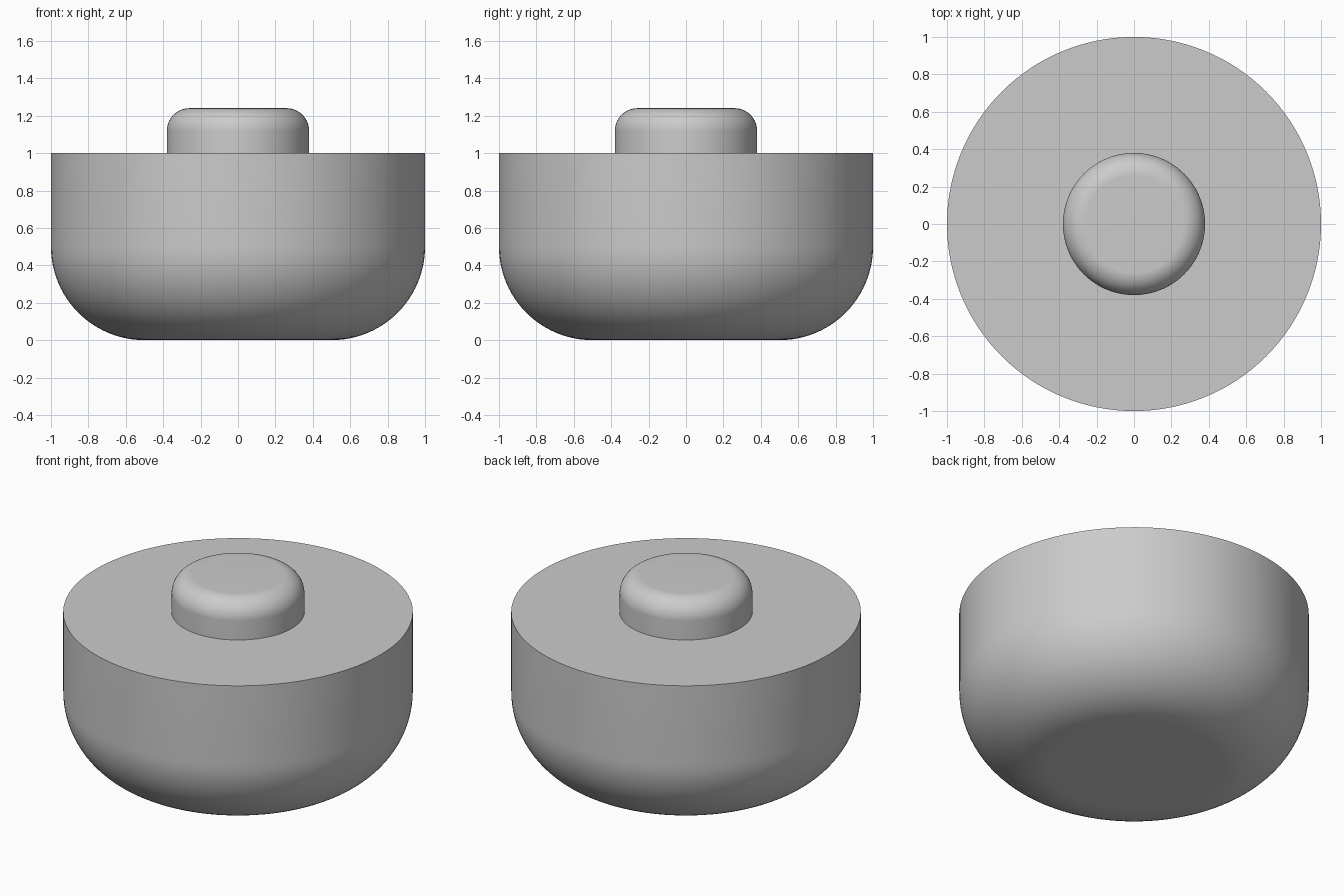
import bpy
import bmesh
import math

cube = bpy.data.objects.get("Cube")
if cube:
    bpy.data.objects.remove(cube, do_unlink=True)

SEGMENTS = 128
GREY = (0.6, 0.6, 0.6, 1.0)

grey = bpy.data.materials.new("plain grey")
grey.use_nodes = True
grey.diffuse_color = GREY
grey.node_tree.nodes["Principled BSDF"].inputs["Base Color"].default_value = GREY


def fillet(radius, z, size, start, steps=24):
    """Quarter-circle profile points around (radius, z), from a start angle."""
    angles = [start + math.pi / 2 * i / steps for i in range(steps + 1)]
    return [(radius + size * math.cos(a), z + size * math.sin(a)) for a in angles]


def lathe(name, profile):
    """Revolve a closed half profile of (radius, height) about z."""
    bm = bmesh.new()
    verts = [bm.verts.new((r, 0, z)) for r, z in profile]
    edges = [bm.edges.new(pair) for pair in zip(verts, verts[1:])]
    bmesh.ops.spin(bm, geom=verts + edges, cent=(0, 0, 0), axis=(0, 0, 1),
                   angle=2 * math.pi, steps=SEGMENTS)
    bmesh.ops.remove_doubles(bm, verts=bm.verts, dist=1e-4)
    bmesh.ops.recalc_face_normals(bm, faces=bm.faces)
    mesh = bpy.data.meshes.new(name)
    bm.to_mesh(mesh)
    bm.free()
    obj = bpy.data.objects.new(name, mesh)
    bpy.context.collection.objects.link(obj)
    mesh.materials.append(grey)
    bpy.ops.object.select_all(action="DESELECT")
    obj.select_set(True)
    bpy.context.view_layer.objects.active = obj
    bpy.ops.object.shade_smooth_by_angle(angle=math.radians(30))
    return obj


# Round body with a wide fillet at its foot and a flat, sharp-edged top
lathe("body", [(0, 0)] + fillet(0.5, 0.5, 0.5, -math.pi / 2) + [(1, 1), (0, 1)])

# Knob standing on the body, rounded at its upper rim
lathe("knob", [(0, 1), (0.38, 1)] + fillet(0.26, 1.12, 0.12, 0) + [(0, 1.24)])
